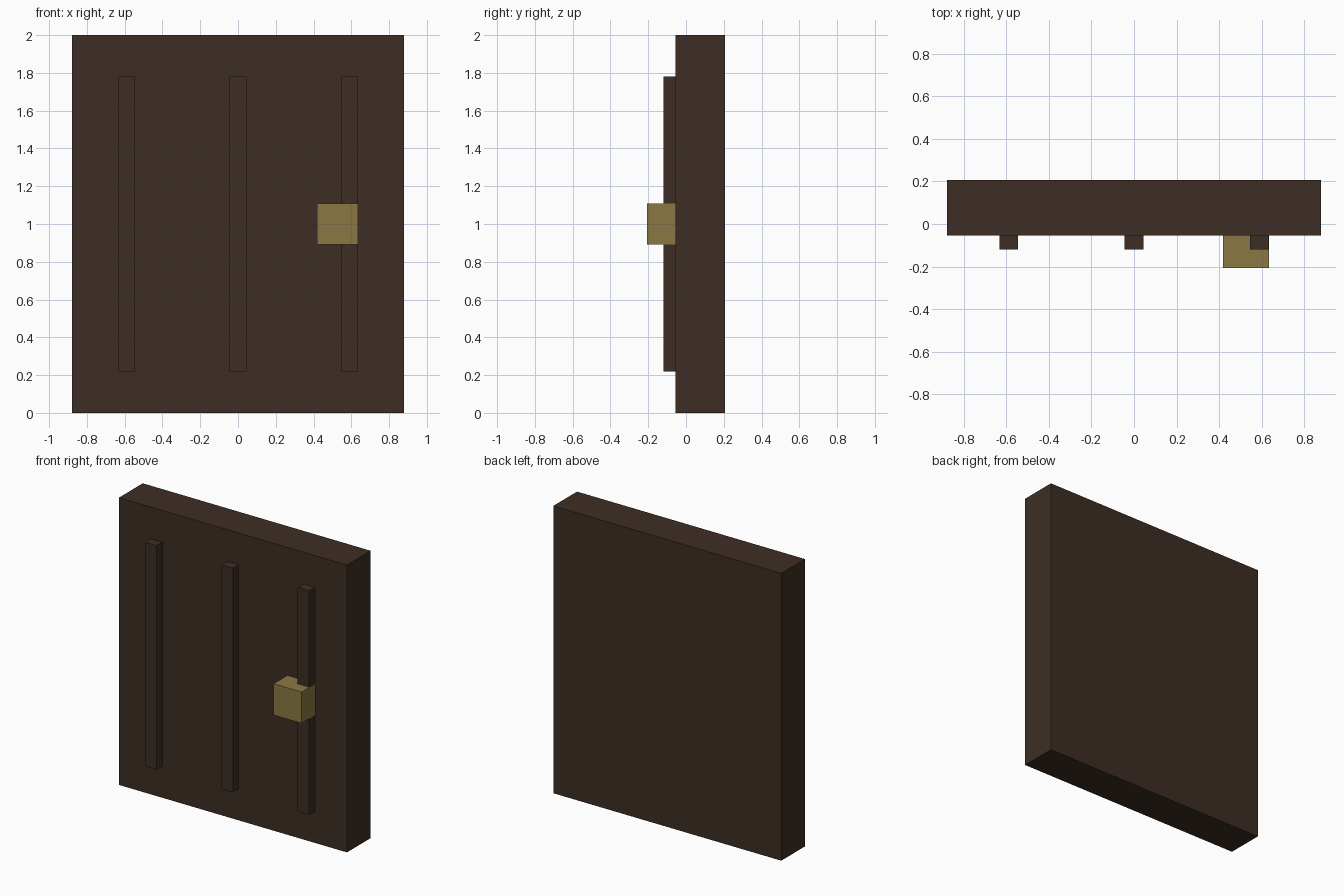
import bpy

if "Cube" in bpy.data.objects:
    bpy.data.objects.remove(bpy.data.objects["Cube"])


def material(name, rgb):
    m = bpy.data.materials.new(name)
    m.diffuse_color = (*rgb, 1.0)
    m.use_nodes = True
    m.node_tree.nodes["Principled BSDF"].inputs["Base Color"].default_value = m.diffuse_color
    return m


def box(name, lo, hi, mat):
    """Axis-aligned box between two corners."""
    bpy.ops.mesh.primitive_cube_add(size=1, location=[(a + b) / 2 for a, b in zip(lo, hi)])
    ob = bpy.context.object
    ob.name = name
    ob.scale = [b - a for a, b in zip(lo, hi)]
    bpy.ops.object.transform_apply(location=False, rotation=False, scale=True)
    ob.data.materials.append(mat)
    return ob


wood = material("dark_brown_wood", (0.0467, 0.0270, 0.0176))
brass = material("dull_brass", (0.254, 0.191, 0.0545))

FRONT = -0.055  # front plane of the door panel

# Door panel
box("door_panel", (-0.878, FRONT, 0), (0.878, 0.206, 2), wood)

# Three raised vertical battens
for name, x in (("left", -0.588), ("middle", 0), ("right", 0.588)):
    box(name + "_batten", (x - 0.044, -0.12, 0.22), (x + 0.044, FRONT + 0.01, 1.78), wood)

# Square handle block
box("door_handle", (0.418, -0.206, 0.891), (0.635, FRONT + 0.01, 1.109), brass)
